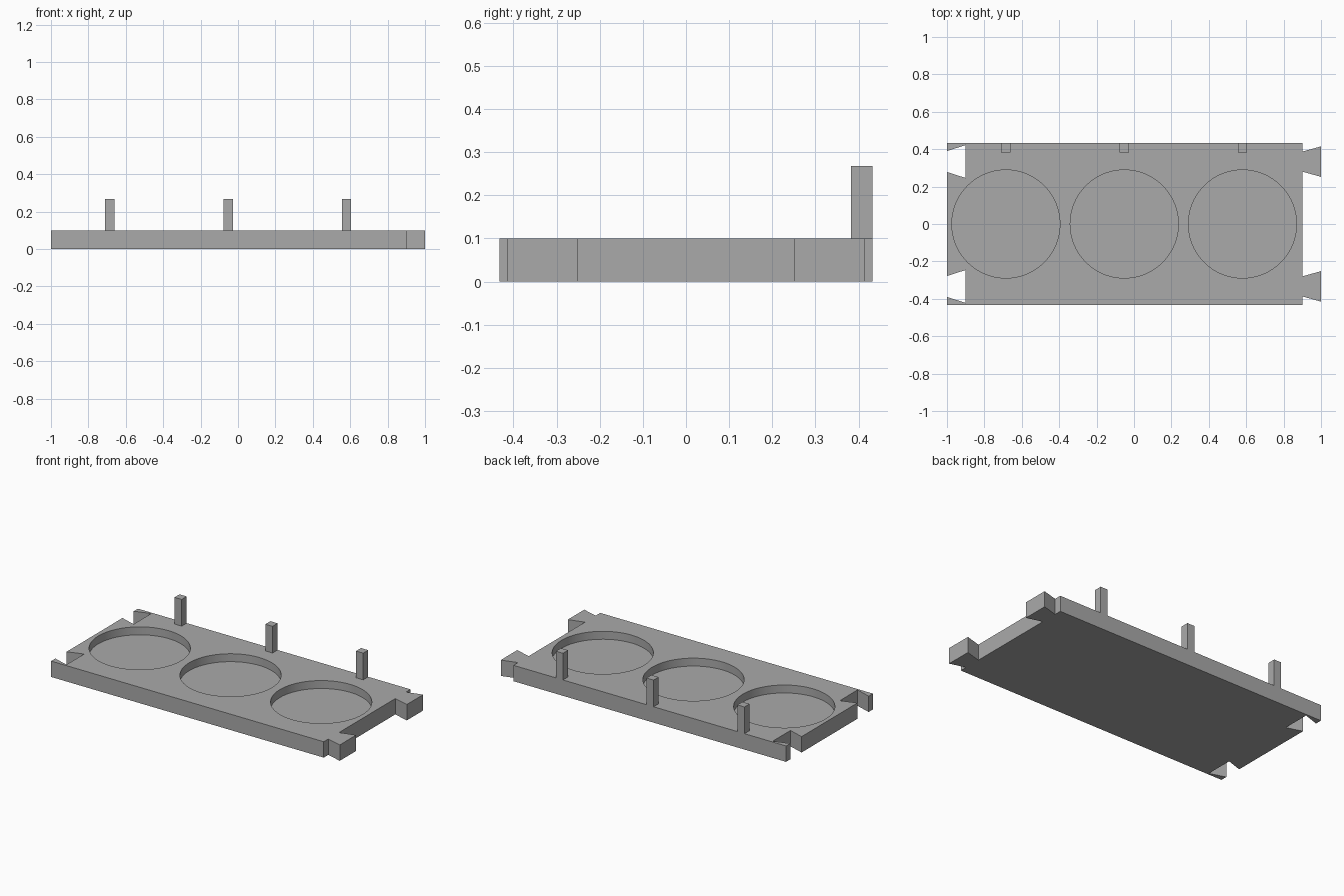
import bpy, bmesh

old = bpy.data.objects.get("Cube")
if old:
    bpy.data.objects.remove(old, do_unlink=True)

HALF_Y, THICK, POCKET, RADIUS = 0.432, 0.1, 0.05, 0.289
CENTRES = [-0.685, -0.052, 0.58]

grey = bpy.data.materials.new("matte_grey")
grey.use_nodes = True
colour = (0.4, 0.4, 0.4, 1)
grey.diffuse_color = colour
grey.node_tree.nodes["Principled BSDF"].inputs["Base Color"].default_value = colour


def finish(name, bm):
    bmesh.ops.recalc_face_normals(bm, faces=bm.faces)
    mesh = bpy.data.meshes.new(name)
    bm.to_mesh(mesh)
    bm.free()
    mesh.materials.append(grey)
    obj = bpy.data.objects.new(name, mesh)
    bpy.context.collection.objects.link(obj)
    return obj


def prism(name, outline, bottom, top):
    bm = bmesh.new()
    face = bm.faces.new([bm.verts.new((x, y, bottom)) for x, y in outline])
    ext = bmesh.ops.extrude_face_region(bm, geom=[face])
    moved = [g for g in ext["geom"] if isinstance(g, bmesh.types.BMVert)]
    bmesh.ops.translate(bm, verts=moved, vec=(0, 0, top - bottom))
    return finish(name, bm)


# Plate outline: dovetail tabs on the left end, matching slots on the right
tab = [(0.9, 0.28), (1, 0.252), (1, 0.415), (0.9, 0.387)]
slot = [(-1, 0.39), (-0.9, 0.422), (-0.9, 0.246), (-1, 0.278)]


def both_ends(points):
    mirrored = [(x, -y) for x, y in reversed(points)]
    return mirrored + points if points[0][0] > 0 else points + mirrored


outline = ([(-1, -HALF_Y), (0.9, -HALF_Y)] + both_ends(tab)
           + [(0.9, HALF_Y), (-1, HALF_Y)] + both_ends(slot))
tray = prism("tray_plate", outline, 0, THICK)

# Round pockets sunk into the top
for x in CENTRES:
    bpy.ops.mesh.primitive_cylinder_add(vertices=96, radius=RADIUS, depth=0.2,
                                        location=(x, 0, THICK - POCKET + 0.1))
    cutter = bpy.context.object
    cutter.name = "pocket_cutter"
    cutter.hide_render = True
    cutter.data.materials.append(grey)
    cut = tray.modifiers.new("pocket", "BOOLEAN")
    cut.operation, cut.solver, cut.object = "DIFFERENCE", "EXACT", cutter
    bpy.context.view_layer.objects.active = tray
    bpy.ops.object.modifier_apply(modifier=cut.name)
    bpy.data.objects.remove(cutter, do_unlink=True)

bpy.ops.object.select_all(action="DESELECT")
tray.select_set(True)
bpy.context.view_layer.objects.active = tray
bpy.ops.object.shade_smooth_by_angle(angle=0.3)

# Upright square pegs along the back edge, one behind each pocket
W = 0.025
for name, x in zip(("right", "middle", "left"), CENTRES):
    square = [(x - W, HALF_Y - 2 * W), (x + W, HALF_Y - 2 * W),
              (x + W, HALF_Y), (x - W, HALF_Y)]
    prism("peg_" + name, square, THICK, 0.268)
